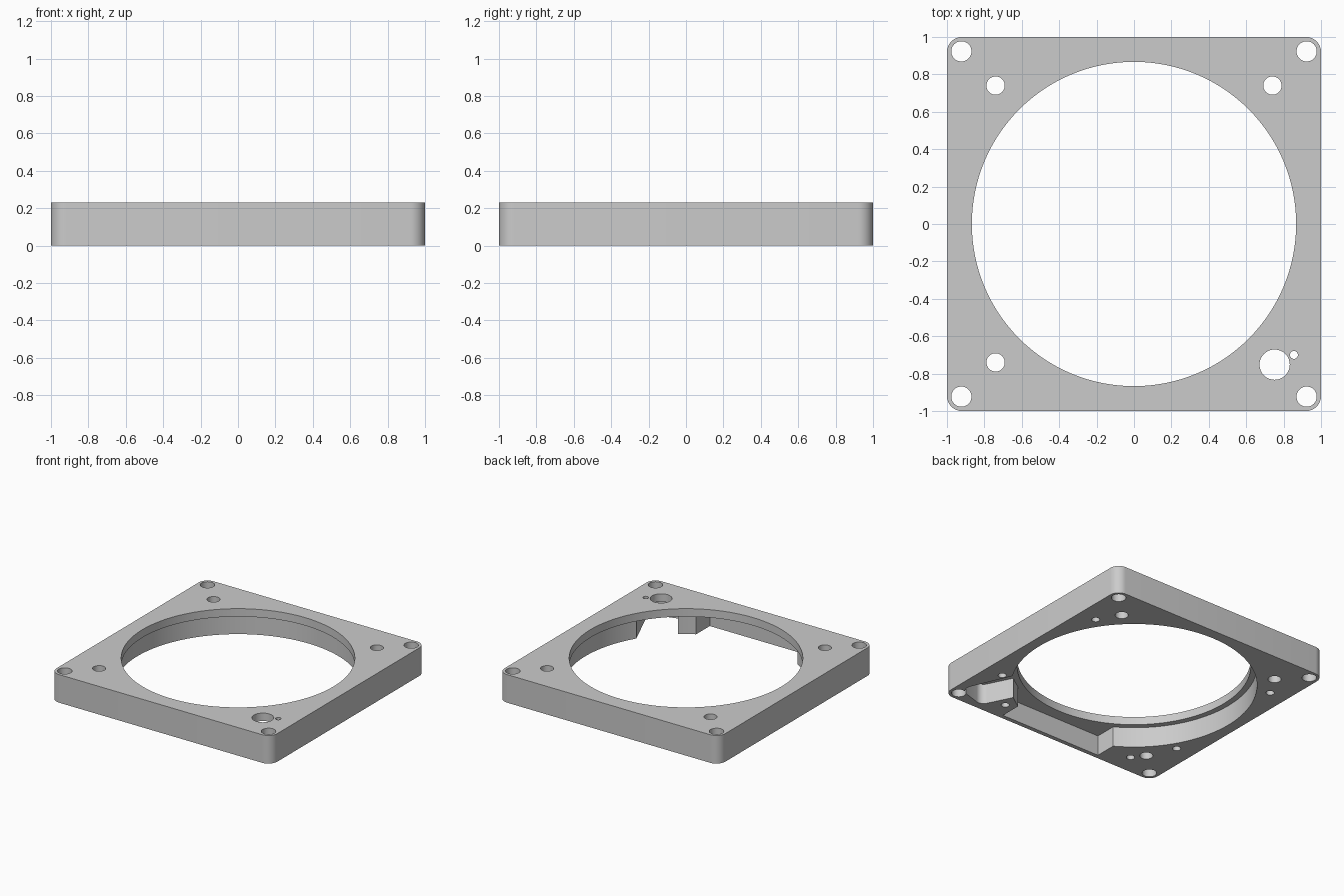
import bpy
import bmesh
from math import cos, sin, pi, radians
from mathutils import Vector

cube = bpy.data.objects.get("Cube")
if cube:
    bpy.data.objects.remove(cube, do_unlink=True)

HEIGHT, CEILING = 0.23, 0.165   # plate height, underside of the top skin


def prism(name, outline, z0, z1):
    """Extrude a closed outline from z0 to z1."""
    bm = bmesh.new()
    face = bm.faces.new([bm.verts.new((x, y, z0)) for x, y in outline])
    up = bmesh.ops.extrude_face_region(bm, geom=[face])["geom"]
    verts = [v for v in up if isinstance(v, bmesh.types.BMVert)]
    bmesh.ops.translate(bm, verts=verts, vec=(0, 0, z1 - z0))
    bmesh.ops.recalc_face_normals(bm, faces=bm.faces[:])
    mesh = bpy.data.meshes.new(name)
    bm.to_mesh(mesh)
    bm.free()
    obj = bpy.data.objects.new(name, mesh)
    bpy.context.collection.objects.link(obj)
    return obj


def circle(x, y, r, n=32):
    return [(x + r * cos(2 * pi * i / n), y + r * sin(2 * pi * i / n)) for i in range(n)]


def rounded(corners, steps=8):
    """Round each (x, y, radius) corner of a convex counter-clockwise outline."""
    points = []
    for i, (x, y, r) in enumerate(corners):
        p = Vector((x, y))
        if r == 0:
            points.append((x, y))
            continue
        a = (Vector(corners[i - 1][:2]) - p).normalized()
        b = (Vector(corners[(i + 1) % len(corners)][:2]) - p).normalized()
        half = a.angle(b) / 2
        centre = p + (a + b).normalized() * (r / sin(half))
        start = p + a * (r / (sin(half) / cos(half))) - centre
        turn = pi - 2 * half
        for k in range(steps + 1):
            t = turn * k / steps
            c, s = cos(t), sin(t)
            points.append((centre.x + start.x * c - start.y * s,
                           centre.y + start.x * s + start.y * c))
    return points


# Main plate with rounded corners
frame = prism("mounting_frame",
              rounded([(-1, -1, 0.08), (1, -1, 0.08), (1, 1, 0.08), (-1, 1, 0.08)]),
              0, HEIGHT)


def cut(outline, top, bottom=-0.1):
    cutter = prism("cutter", outline, bottom, top)
    cutter.hide_render = True
    mod = frame.modifiers.new("cut", "BOOLEAN")
    mod.operation, mod.solver, mod.object = "DIFFERENCE", "EXACT", cutter
    bpy.context.view_layer.objects.active = frame
    bpy.ops.object.modifier_apply(modifier=mod.name)
    bpy.data.objects.remove(cutter, do_unlink=True)


THROUGH = HEIGHT + 0.1

# Central opening with a wider bore below the lip
cut(circle(0, 0, 0.867, 128), THROUGH)
cut(circle(0, 0, 0.913, 128), CEILING)

# Front notch leaving a thin outer wall
cut([(-0.46, -0.965), (0.46, -0.965), (0.46, -0.6), (-0.46, -0.6)], CEILING)

# Corner pocket that opens into the bore
cut(rounded([(0.5, -0.57, 0), (0.69, -0.95, 0.06), (0.955, -0.87, 0.08), (0.74, -0.38, 0)]),
    CEILING)

# Corner bolt holes
for sx in (-1, 1):
    for sy in (-1, 1):
        cut(circle(sx * 0.923, sy * 0.923, 0.054), THROUGH)

# Inner bolt holes, shaft hole and locating pin hole
for x, y, r in [(-0.74, 0.74, 0.049), (0.74, 0.74, 0.049), (-0.74, -0.74, 0.049),
                (0.752, -0.752, 0.081), (0.855, -0.7, 0.021)]:
    cut(circle(x, y, r), THROUGH)

# Blind screw holes in the underside
for x, y in [(0.845, 0.565), (-0.845, 0.565), (-0.845, -0.515),
             (-0.667, -0.835), (0.845, -0.515), (0.545, -0.837)]:
    cut(circle(x, y, 0.031, 24), CEILING)

# Single grey material
grey = bpy.data.materials.new("plain_grey")
grey.use_nodes = True
colour = (0.6, 0.6, 0.6, 1)
grey.diffuse_color = colour
grey.node_tree.nodes["Principled BSDF"].inputs["Base Color"].default_value = colour
frame.data.materials.clear()
frame.data.materials.append(grey)
for poly in frame.data.polygons:
    poly.material_index = 0

bpy.ops.object.select_all(action="DESELECT")
frame.select_set(True)
bpy.context.view_layer.objects.active = frame
bpy.ops.object.shade_smooth_by_angle(angle=radians(30))
